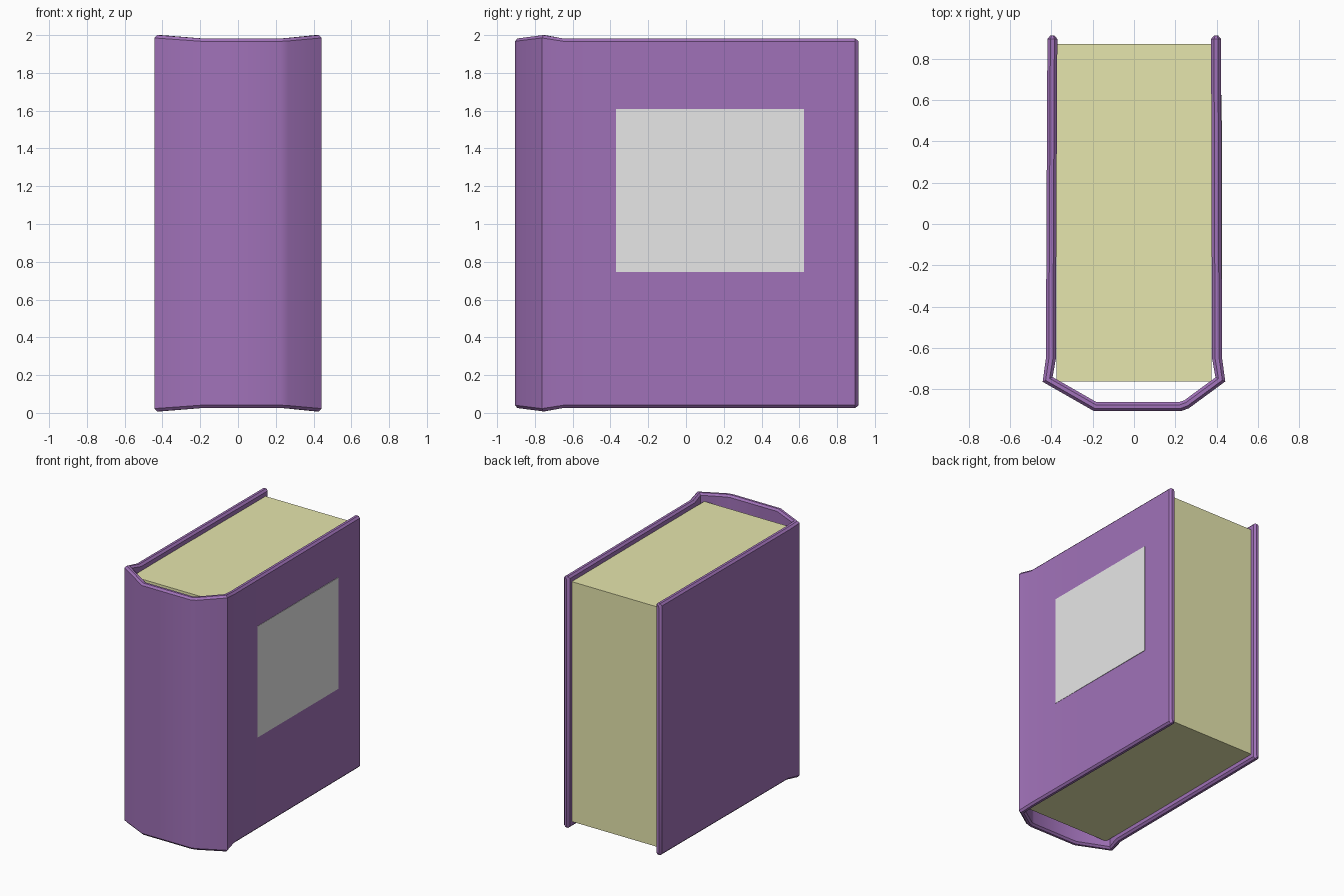
import bpy, bmesh
from mathutils import Vector

if "Cube" in bpy.data.objects:
    bpy.data.objects.remove(bpy.data.objects["Cube"])


def material(name, rgb):
    m = bpy.data.materials.new(name)
    m.diffuse_color = (*rgb, 1)
    m.use_nodes = True
    m.node_tree.nodes["Principled BSDF"].inputs["Base Color"].default_value = m.diffuse_color
    return m


purple = material("purple cover", (0.353, 0.167, 0.482))
cream = material("cream paper", (0.79, 0.79, 0.418))
grey = material("light grey label", (0.8, 0.8, 0.8))


def box(name, lo, hi, mat):
    lo, hi = Vector(lo), Vector(hi)
    bpy.ops.mesh.primitive_cube_add(size=1, location=(lo + hi) / 2)
    ob = bpy.context.object
    ob.name = name
    ob.scale = hi - lo
    ob.data.materials.append(mat)
    return ob


# Cover centre line, from the left board round the spine to the right board:
# x, y, half thickness, extra height at top and bottom
path = [
    (-0.395, 0.912, 0.010, -0.012), (-0.395, 0.895, 0.024, 0),
    (-0.400, -0.10, 0.024, 0), (-0.402, -0.65, 0.024, 0),
    (-0.418, -0.752, 0.022, 0.018), (-0.187, -0.884, 0.022, 0),
    (0.222, -0.884, 0.022, 0), (0.255, -0.872, 0.022, 0.002),
    (0.418, -0.752, 0.022, 0.018), (0.402, -0.65, 0.024, 0),
    (0.400, -0.10, 0.024, 0), (0.397, 0.895, 0.024, 0),
    (0.397, 0.912, 0.010, -0.012),
]
Z_LOW, Z_HIGH, CHAMFER = 0.026, 1.982, 0.015


def ring(i):
    """Chamfered cross-section of the board at one point of the path."""
    x, y, half, lift = path[i]
    p = Vector((x, y))
    a = p - Vector(path[i - 1][:2]) if i else None
    b = Vector(path[i + 1][:2]) - p if i < len(path) - 1 else None
    a, b = (a or b).normalized(), (b or a).normalized()
    n = Vector((-(a + b).y, (a + b).x)).normalized()
    n /= n.dot(Vector((-a.y, a.x)))
    top, bottom = Z_HIGH + lift, Z_LOW - lift
    section = [(1, bottom + CHAMFER), (0.4, bottom), (-0.4, bottom), (-1, bottom + CHAMFER),
               (-1, top - CHAMFER), (-0.4, top), (0.4, top), (1, top - CHAMFER)]
    return [(*(p + n * half * s), z) for s, z in section]


# Cover: boards and spine swept as one piece
bm = bmesh.new()
rings = [[bm.verts.new(c) for c in ring(i)] for i in range(len(path))]
for r, s in zip(rings, rings[1:]):
    for k in range(8):
        j = (k + 1) % 8
        bm.faces.new((r[k], r[j], s[j], s[k]))
bm.faces.new(rings[0])
bm.faces.new(rings[-1])
bmesh.ops.recalc_face_normals(bm, faces=bm.faces)
mesh = bpy.data.meshes.new("cover")
bm.to_mesh(mesh)
bm.free()
mesh.materials.append(purple)
cover = bpy.data.objects.new("cover", mesh)
bpy.context.collection.objects.link(cover)
bpy.context.view_layer.objects.active = cover
cover.select_set(True)
bpy.ops.object.shade_smooth_by_angle(angle=0.56)

# Page block
box("pages", (-0.376, -0.762, 0.07), (0.376, 0.87, 1.935), cream)

# Label on the right board
box("label", (0.419, -0.37, 0.745), (0.4265, 0.625, 1.61), grey)
